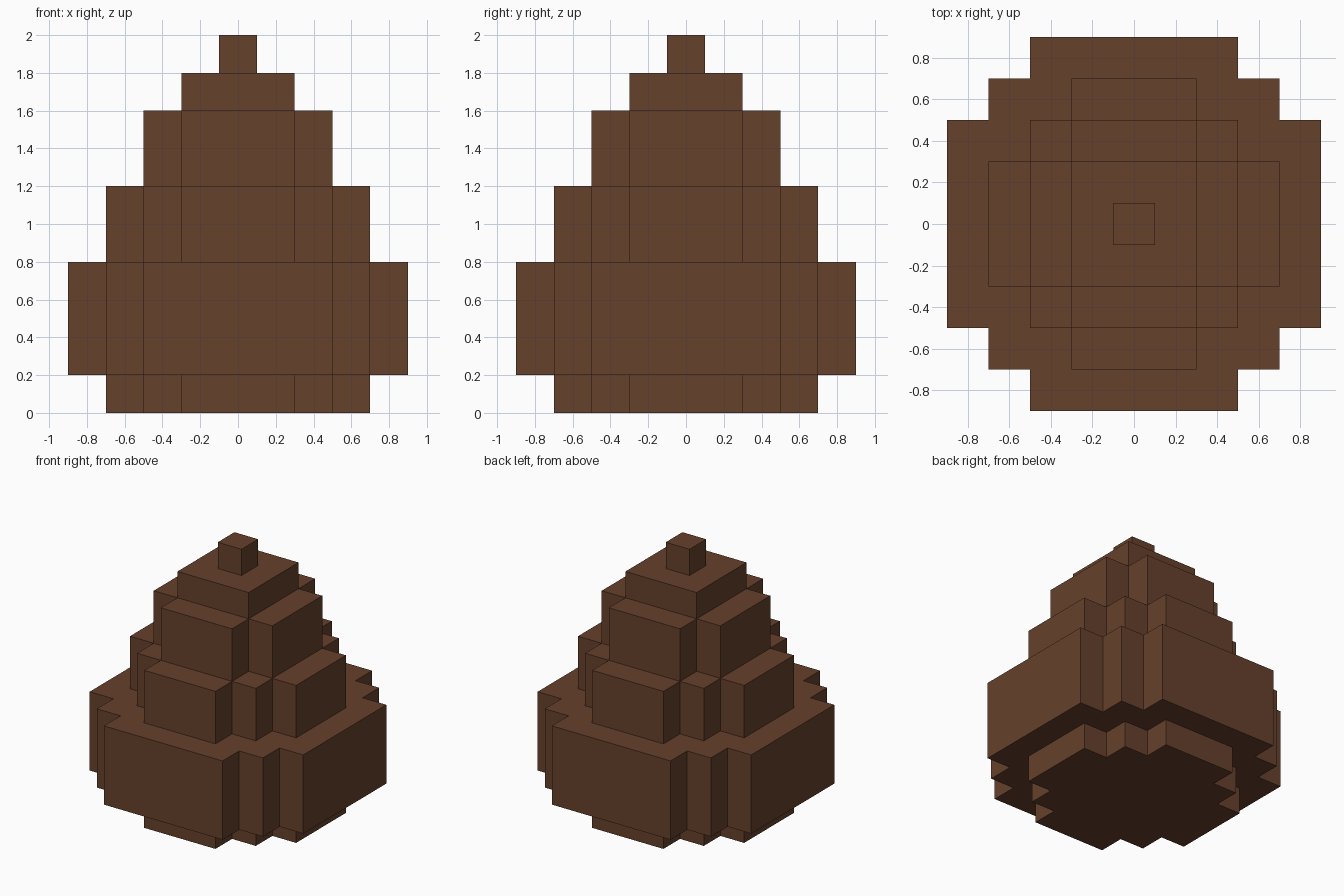
import bpy
import bmesh

cube = bpy.data.objects.get("Cube")
if cube:
    bpy.data.objects.remove(cube, do_unlink=True)

# Single brown material
brown = bpy.data.materials.new("brown")
brown.use_nodes = True
colour = (0.133, 0.052, 0.025, 1.0)
brown.diffuse_color = colour
shader = next(n for n in brown.node_tree.nodes if n.type == 'BSDF_PRINCIPLED')
shader.inputs["Base Color"].default_value = colour
shader.inputs["Roughness"].default_value = 0.9


def stepped_outline(corners):
    """Full outline from one quarter's outer corners, joined by square notches."""
    quarter = [corners[0]]
    for (_, y0), (x1, y1) in zip(corners, corners[1:]):
        quarter += [(x1, y0), (x1, y1)]
    outline = []
    for _ in range(4):
        outline += quarter
        quarter = [(-y, x) for x, y in quarter]  # quarter turn
    return outline


def add_tier(name, corners, bottom, top):
    """Extrude a stepped outline into a solid tier."""
    bm = bmesh.new()
    base = bm.faces.new([bm.verts.new((x, y, bottom))
                         for x, y in stepped_outline(corners)])
    extruded = bmesh.ops.extrude_face_region(bm, geom=[base], use_keep_orig=True)
    verts = [g for g in extruded["geom"] if isinstance(g, bmesh.types.BMVert)]
    bmesh.ops.translate(bm, verts=verts, vec=(0, 0, top - bottom))
    bmesh.ops.recalc_face_normals(bm, faces=bm.faces)
    mesh = bpy.data.meshes.new(name)
    bm.to_mesh(mesh)
    bm.free()
    mesh.materials.append(brown)
    bpy.context.collection.objects.link(bpy.data.objects.new(name, mesh))


# Outer corners of each plan, from the +x side round to the +y side
medium = [(0.7, 0.3), (0.5, 0.5), (0.3, 0.7)]
wide = [(0.9, 0.5), (0.7, 0.7), (0.5, 0.9)]
small = [(0.5, 0.3), (0.3, 0.5)]

# Tiers from the ground up
add_tier("base_tier", medium, 0.0, 0.2)
add_tier("wide_tier", wide, 0.2, 0.8)
add_tier("middle_tier", medium, 0.8, 1.2)
add_tier("upper_tier", small, 1.2, 1.6)
add_tier("cap", [(0.3, 0.3)], 1.6, 1.8)
add_tier("tip", [(0.1, 0.1)], 1.8, 2.0)
